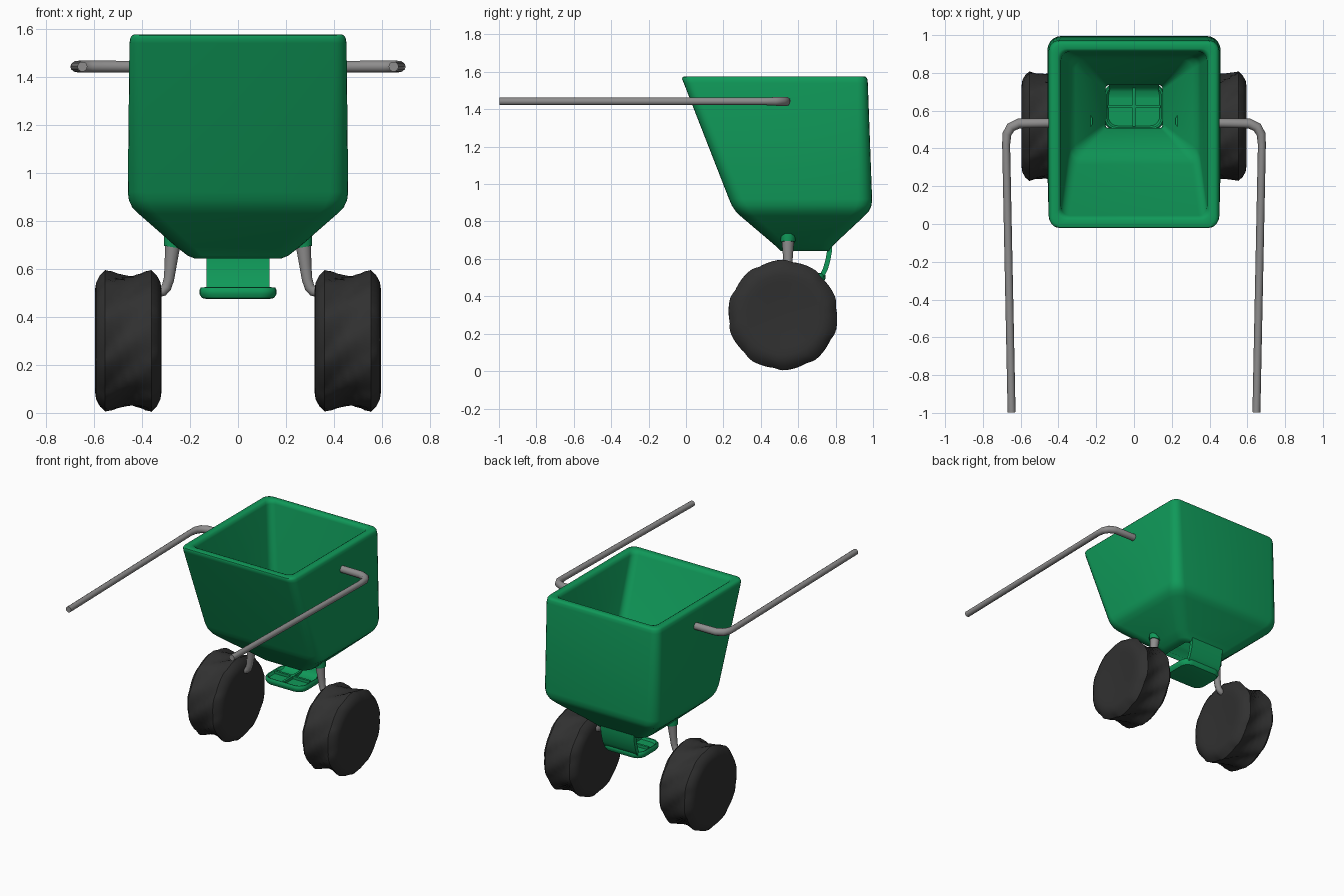
import bpy, bmesh, math

if "Cube" in bpy.data.objects:
    bpy.data.objects.remove(bpy.data.objects["Cube"])


def material(name, rgb):
    m = bpy.data.materials.new(name)
    m.diffuse_color = (*rgb, 1)
    m.use_nodes = True
    m.node_tree.nodes["Principled BSDF"].inputs["Base Color"].default_value = m.diffuse_color
    return m


GREEN = material("green plastic", (0.005, 0.32, 0.1))
GREY = material("grey metal", (0.27, 0.265, 0.265))
BLACK = material("black rubber", (0.03, 0.03, 0.03))


def loft(name, rings, mat, closed=False, angle=40):
    """Skin a list of equal-length point rings; cap the ends or join last to first."""
    bm = bmesh.new()
    vr = [[bm.verts.new(p) for p in ring] for ring in rings]
    n = len(vr[0])
    pairs = list(zip(vr, vr[1:])) + ([(vr[-1], vr[0])] if closed else [])
    for a, b in pairs:
        for i in range(n):
            j = (i + 1) % n
            bm.faces.new((a[i], a[j], b[j], b[i]))
    if not closed:
        bm.faces.new(vr[0])
        bm.faces.new(vr[-1])
    bmesh.ops.recalc_face_normals(bm, faces=bm.faces)
    me = bpy.data.meshes.new(name)
    bm.to_mesh(me)
    bm.free()
    me.shade_smooth()
    me.set_sharp_from_angle(angle=math.radians(angle))
    me.materials.append(mat)
    ob = bpy.data.objects.new(name, me)
    bpy.context.collection.objects.link(ob)
    return ob


def rounded_rect(z, hx, y0, y1, r, seg=5):
    """Rounded rectangle ring at height z."""
    pts = []
    for k, (cx, cy) in enumerate([(hx - r, y1 - r), (r - hx, y1 - r),
                                  (r - hx, y0 + r), (hx - r, y0 + r)]):
        for i in range(seg + 1):
            a = math.pi / 2 * (k + i / seg)
            pts.append((cx + r * math.cos(a), cy + r * math.sin(a), z))
    return pts


def tube(name, path, mat):
    """Round tube through (x, y, z, radius) points."""
    cu = bpy.data.curves.new(name, 'CURVE')
    cu.dimensions = '3D'
    cu.bevel_depth = 1
    cu.bevel_resolution = 3
    cu.use_fill_caps = True
    sp = cu.splines.new('POLY')
    sp.points.add(len(path) - 1)
    sp.use_smooth = True
    for p, (x, y, z, r) in zip(sp.points, path):
        p.co = (x, y, z, 1)
        p.radius = r
    cu.materials.append(mat)
    ob = bpy.data.objects.new(name, cu)
    bpy.context.collection.objects.link(ob)
    return ob


# Hopper: outer wall upward, over the rim, inner wall down to the outlet
hopper = [
    (0.643, 0.18, 0.505, 0.765, 0.05), (0.655, 0.21, 0.495, 0.772, 0.06),
    (0.69, 0.255, 0.455, 0.805, 0.07), (0.83, 0.415, 0.29, 0.955, 0.08),
    (0.855, 0.44, 0.265, 0.978, 0.08), (0.885, 0.454, 0.245, 0.992, 0.08),
    (0.92, 0.459, 0.23, 0.995, 0.075), (1.54, 0.452, -0.012, 0.972, 0.055),
    (1.562, 0.448, -0.021, 0.969, 0.055), (1.572, 0.441, -0.018, 0.963, 0.05),
    (1.576, 0.43, -0.008, 0.953, 0.05), (1.576, 0.405, 0.022, 0.928, 0.045),
    (1.57, 0.394, 0.034, 0.918, 0.045), (1.55, 0.386, 0.045, 0.912, 0.045),
    (0.91, 0.35, 0.315, 0.895, 0.05), (0.87, 0.335, 0.345, 0.885, 0.05),
    (0.84, 0.31, 0.37, 0.87, 0.05), (0.68, 0.16, 0.508, 0.735, 0.02),
    (0.643, 0.15, 0.508, 0.735, 0.015)]
loft("hopper", [rounded_rect(*h) for h in hopper], GREEN, closed=True, angle=50)

# Spreader tray with raised lip
tray = [(0.474, 0.13, 0.52, 0.72, 0.05), (0.478, 0.15, 0.505, 0.737, 0.06),
        (0.495, 0.161, 0.496, 0.746, 0.065), (0.512, 0.161, 0.496, 0.746, 0.065),
        (0.523, 0.154, 0.503, 0.739, 0.06), (0.521, 0.146, 0.511, 0.731, 0.055),
        (0.505, 0.136, 0.52, 0.722, 0.05)]
loft("spreader_tray", [rounded_rect(*t) for t in tray], GREEN)

# Cross ribs on the tray
for name, hx, y0, y1 in [("tray_rib_long", 0.008, 0.515, 0.727),
                         ("tray_rib_wide", 0.14, 0.613, 0.629)]:
    loft(name, [rounded_rect(0.495, hx, y0, y1, 0.004, 2),
                rounded_rect(0.524, hx, y0, y1, 0.004, 2)], GREEN)

# Curved bracket holding the tray below the outlet
spine = [(0.768, 0.68), (0.767, 0.64), (0.758, 0.59), (0.745, 0.545),
         (0.73, 0.515), (0.705, 0.497), (0.67, 0.492)]
rings = []
for i, (y, z) in enumerate(spine):
    a, b = spine[max(i - 1, 0)], spine[min(i + 1, len(spine) - 1)]
    dy, dz = b[0] - a[0], b[1] - a[1]
    ln = math.hypot(dy, dz)
    ny, nz = -dz / ln * 0.013, dy / ln * 0.013
    rings.append([(sx * 0.132, y + s * ny, z + s * nz)
                  for sx, s in ((-1, -1), (1, -1), (1, 1), (-1, 1))])
loft("tray_bracket", rings, GREEN)


# Wheels: revolved profile (offset, radius, tread depth) with slanted lugs
WHEEL_Y, WHEEL_Z, LUGS, SLANT, SEG = 0.518, 0.3, 10, 3.5, 120
profile = [(-0.128, 0.03, 0), (-0.13, 0.10, 0), (-0.137, 0.18, 0), (-0.138, 0.215, 0),
           (-0.134, 0.245, 0.004), (-0.118, 0.275, 0.007), (-0.096, 0.296, 0.01),
           (-0.07, 0.291, 0.015), (-0.035, 0.283, 0.018), (0, 0.280, 0.018)]
profile += [(-x, r, d) for x, r, d in profile[-2::-1]]


def wheel(name, cx):
    rings = []
    for off, r, depth in profile:
        ring = []
        for i in range(SEG):
            t = 2 * math.pi * i / SEG
            phase = (LUGS * (t + SLANT * off) / (2 * math.pi)) % 1
            saw = phase / 0.75 if phase < 0.75 else (1 - phase) / 0.25
            rr = r - depth * saw
            ring.append((cx + off, WHEEL_Y + rr * math.cos(t), WHEEL_Z + rr * math.sin(t)))
        rings.append(ring)
    loft(name, rings, BLACK, angle=35)


for side, s in (("left", -1), ("right", 1)):
    wheel(side + "_wheel", s * 0.457)
    # Push handle: out of the hopper side, then bent toward the front
    tube(side + "_handle", [(s * x, y, 1.442, r) for x, y, r in [
        (0.41, 0.535, 0.025), (0.61, 0.532, 0.026), (0.652, 0.512, 0.026),
        (0.673, 0.475, 0.024), (0.677, 0.42, 0.021), (0.648, -0.997, 0.021)]], GREY)
    # Tapered leg curving outward into the wheel
    tube(side + "_leg", [(s * x, 0.545, z, r) for x, z, r in [
        (0.268, 0.76, 0.036), (0.274, 0.68, 0.032), (0.281, 0.61, 0.026),
        (0.288, 0.555, 0.023), (0.298, 0.523, 0.022), (0.312, 0.507, 0.022),
        (0.345, 0.5, 0.022)]], GREY)
    # Green socket where the leg meets the hopper
    tube(side + "_leg_socket", [(s * 0.262, 0.545, 0.76, 0.046),
                                (s * 0.268, 0.545, 0.72, 0.043),
                                (s * 0.273, 0.545, 0.69, 0.038)], GREEN)
